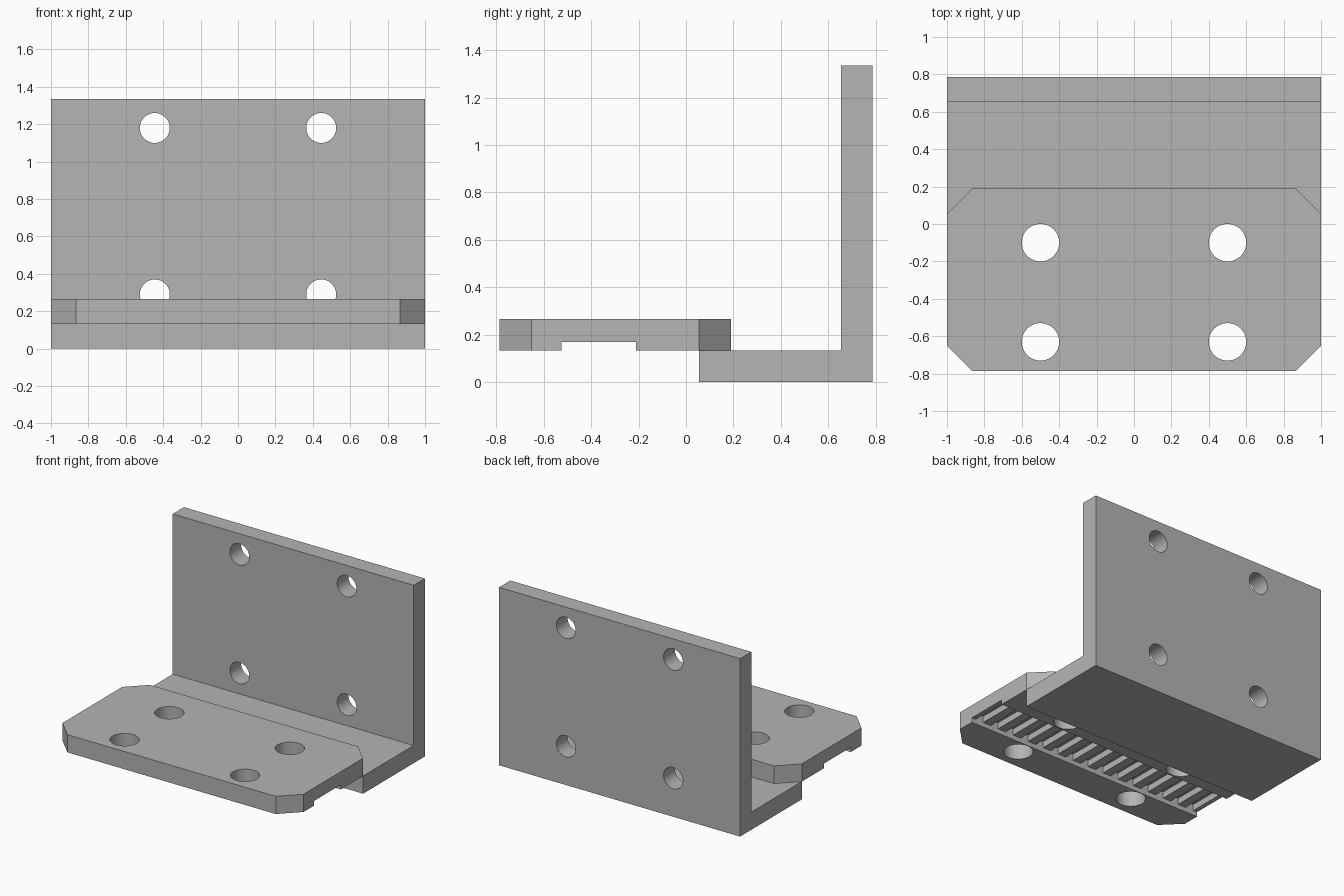
import bpy, bmesh
from math import cos, sin, tau
from mathutils import Vector

cube = bpy.data.objects.get("Cube")
if cube:
    bpy.data.objects.remove(cube, do_unlink=True)

grey = bpy.data.materials.new("light grey")
grey.use_nodes = True
colour = (0.46, 0.46, 0.46, 1)
grey.diffuse_color = colour
grey.node_tree.nodes["Principled BSDF"].inputs["Base Color"].default_value = colour

T = 0.133          # plate thickness
BACK = 0.787       # half of the overall depth
AXES = {"x": lambda a, b, d: (d, a, b),
        "y": lambda a, b, d: (a, d, b),
        "z": lambda a, b, d: (a, b, d)}


def add_prism(bm, profile, axis, lo, hi):
    """Extrude a flat outline along an axis from lo to hi."""
    place = AXES[axis]
    face = bm.faces.new([bm.verts.new(place(a, b, lo)) for a, b in profile])
    out = bmesh.ops.extrude_face_region(bm, geom=[face])["geom"]
    verts = [v for v in out if isinstance(v, bmesh.types.BMVert)]
    bmesh.ops.translate(bm, verts=verts, vec=Vector(place(0, 0, hi - lo)))


def circle(a, b, r, n=48):
    return [(a + r * cos(tau * i / n), b + r * sin(tau * i / n)) for i in range(n)]


def make(name, prisms):
    bm = bmesh.new()
    for p in prisms:
        add_prism(bm, *p)
    bmesh.ops.recalc_face_normals(bm, faces=bm.faces)
    mesh = bpy.data.meshes.new(name)
    bm.to_mesh(mesh)
    bm.free()
    mesh.materials.append(grey)
    obj = bpy.data.objects.new(name, mesh)
    bpy.context.collection.objects.link(obj)
    return obj


def cut(obj, cutter):
    """Subtract the cutter, then remove it."""
    bpy.context.view_layer.objects.active = obj
    mod = obj.modifiers.new("cut", "BOOLEAN")
    mod.operation = "DIFFERENCE"
    mod.solver = "EXACT"
    mod.object = cutter
    bpy.ops.object.modifier_apply(modifier=mod.name)
    bpy.data.objects.remove(cutter, do_unlink=True)


# L-shaped bracket with four holes in its upright wall
WALL = BACK - T
bracket = make("angle_bracket", [(
    [(0.055, 0), (BACK, 0), (BACK, 1.335), (WALL, 1.335), (WALL, T), (0.055, T)],
    "x", -1, 1)])
cut(bracket, make("wall_holes", [
    (circle(x, z, 0.08), "y", WALL - 0.1, BACK + 0.1)
    for x in (-0.445, 0.445) for z in (0.29, 1.18)]))

# Clamp plate with chamfered corners
C = 0.135
y0, y1 = -BACK, 0.19
plate = make("clamp_plate", [(
    [(-1 + C, y0), (1 - C, y0), (1, y0 + C), (1, y1 - C),
     (1 - C, y1), (-1 + C, y1), (-1, y1 - C), (-1, y0 + C)],
    "z", T, 2 * T)])
cut(plate, make("plate_holes", [
    (circle(x, y, 0.1), "z", 0, 0.5)
    for x in (-0.5, 0.5) for y in (-0.63, -0.1)]))

# Toothed belt channel across the underside of the plate
PITCH = 2 / 15
floor, deep = 0.168, 0.215
teeth = [(1.1, 0.05), (-1.1, 0.05), (-1.1, floor)]
for i in range(15):
    x = -1 + PITCH * (i + 0.5)
    a, b = x - PITCH / 4, x + PITCH / 4
    teeth += [(a, floor), (a, deep), (b, deep), (b, floor)]
teeth.append((1.1, floor))
cut(plate, make("belt_channel", [(teeth, "y", -0.525, -0.21)]))

# Smooth hole walls, crisp edges elsewhere
for obj in (bracket, plate):
    bpy.ops.object.select_all(action="DESELECT")
    obj.select_set(True)
    bpy.context.view_layer.objects.active = obj
    bpy.ops.object.shade_smooth_by_angle()
